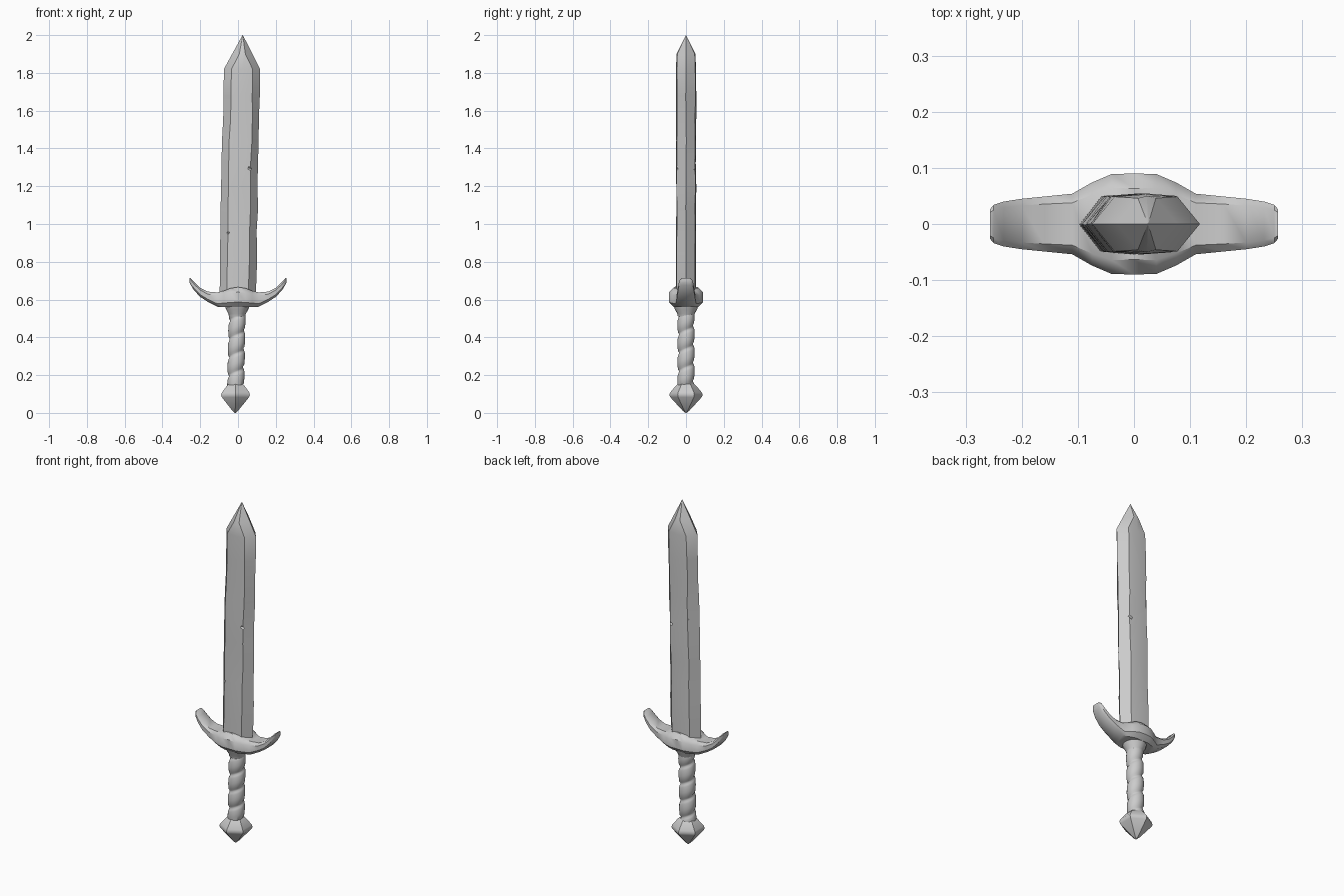
import bpy, bmesh, math, random
from mathutils import Vector, Matrix

random.seed(4)
cube = bpy.data.objects.get("Cube")
if cube:
    bpy.data.objects.remove(cube, do_unlink=True)

grey = bpy.data.materials.new("plain grey")
grey.use_nodes = True
colour = (0.6, 0.6, 0.6, 1)
grey.diffuse_color = colour
for node in grey.node_tree.nodes:
    if node.type == 'BSDF_PRINCIPLED':
        node.inputs["Base Color"].default_value = colour


def axis_x(z):
    """The whole weapon leans slightly to its left."""
    return -0.015 + 0.02 * z


def finish(name, bm, angle):
    bmesh.ops.remove_doubles(bm, verts=bm.verts, dist=0.0004)
    bmesh.ops.recalc_face_normals(bm, faces=bm.faces)
    mesh = bpy.data.meshes.new(name)
    bm.to_mesh(mesh)
    bm.free()
    mesh.materials.append(grey)
    ob = bpy.data.objects.new(name, mesh)
    bpy.context.collection.objects.link(ob)
    smooth(ob, angle)
    return ob


def smooth(ob, angle):
    bpy.ops.object.select_all(action='DESELECT')
    ob.select_set(True)
    bpy.context.view_layer.objects.active = ob
    bpy.ops.object.shade_smooth_by_angle(angle=math.radians(angle))


def loft(name, rings, angle):
    """Skin a row of closed rings and cap both ends."""
    bm = bmesh.new()
    loops = [[bm.verts.new(p) for p in ring] for ring in rings]
    for a, b in zip(loops, loops[1:]):
        for i in range(len(a)):
            j = (i + 1) % len(a)
            bm.faces.new((a[i], a[j], b[j], b[i]))
    bm.faces.new(loops[0][::-1])
    bm.faces.new(loops[-1])
    return finish(name, bm, angle)


def lathe(name, profile, sides, angle):
    """Turn (radius, height) pairs, with a corner facing front."""
    rings = []
    for r, z in profile:
        turn = [math.tau * i / sides - math.pi / 2 for i in range(sides)]
        rings.append([(axis_x(z) + r * math.cos(t), r * math.sin(t), z) for t in turn])
    return loft(name, rings, angle)


# Blade: flattened eight-point section, slightly uneven from hand forging
def blade_ring(z, w, flat, t, wobble=0.0):
    x = axis_x(z)
    ring = []
    for px, py in ((w, 0), (flat, t * .92), (0, t), (-flat, t * .92),
                   (-w, 0), (-flat, -t * .92), (0, -t), (flat, -t * .92)):
        ring.append((x + px + random.uniform(-wobble, wobble),
                     py + random.uniform(-wobble, wobble) * 0.6, z))
    return ring


rows = 10
rings = [blade_ring(0.6 + 1.2 * i / rows, 0.097, 0.058, 0.053, 0.003) for i in range(rows)]
rings += [blade_ring(1.82, 0.096, 0.056, 0.053),
          blade_ring(1.9, 0.054, 0.016, 0.05),
          blade_ring(2.0, 0.0008, 0.0004, 0.0008)]
blade = loft("blade", rings, 25)

# Battle nicks cut into the bevel lines of the blade
for x, y, z, tilt in ((0.075, -0.052, 1.29, 20), (0.075, 0.052, 1.29, -25),
                      (-0.068, -0.052, 0.96, 30), (-0.068, 0.052, 1.33, -20)):
    bm = bmesh.new()
    place = (Matrix.Translation((x, y, z)) @ Matrix.Rotation(math.radians(tilt), 4, 'Y')
             @ Matrix.Rotation(math.radians(45), 4, 'X'))
    bmesh.ops.create_cube(bm, size=1, matrix=place @ Matrix.Diagonal((0.045, 0.015, 0.015, 1)))
    cutter = finish("nick_cutter", bm, 30)
    cutter.hide_render = True
    cut = blade.modifiers.new("nick", 'BOOLEAN')
    cut.operation = 'DIFFERENCE'
    cut.solver = 'EXACT'
    cut.object = cutter
    bpy.ops.object.select_all(action='DESELECT')
    bpy.context.view_layer.objects.active = blade
    blade.select_set(True)
    bpy.ops.object.modifier_apply(modifier=cut.name)
    bpy.data.objects.remove(cutter, do_unlink=True)
smooth(blade, 25)

# Crossguard: half outline (x, bottom, top, half depth), mirrored to both sides
half = [(0.0, .56, .666, .09), (.04, .56, .66, .089), (.075, .56, .646, .074),
        (.11, .562, .638, .054), (.16, .588, .642, .049), (.2, .614, .662, .045),
        (.232, .648, .692, .04), (.25, .676, .713, .034), (.257, .692, .714, .026)]


def guard_ring(x, low, high, d):
    c = min(0.25 * (high - low), 0.3 * d)
    return [(x, -d + c, low), (x, d - c, low), (x, d, low + c), (x, d, high - c),
            (x, d - c, high), (x, -d + c, high), (x, -d, high - c), (x, -d, low + c)]


full = [(-x, lo, hi, d) for x, lo, hi, d in half[:0:-1]] + half
loft("crossguard", [guard_ring(*s) for s in full], 42)

# Collar under the guard
lathe("collar", [(.043, .51), (.046, .525), (.06, .55), (.066, .57)], 16, 40)

# Grip: one helical band whose edges sink into a spiral groove
bottom, top, pitch, steps = 0.14, 0.53, 0.098, 24
band = [(0, .037), (.1, .037), (.19, .043), (.5, .0455), (.82, .0445), (.93, .041), (1, .037)]
bm = bmesh.new()
previous = None
for i in range(-steps, 5 * steps + 1):
    t = math.tau * i / steps
    row = []
    for across, r in band:
        z = min(max(bottom + pitch * (i / steps + across), bottom), top)
        row.append(bm.verts.new((axis_x(z) + r * math.cos(t), r * math.sin(t), z)))
    if previous:
        for k in range(len(band) - 1):
            quad = (previous[k], row[k], row[k + 1], previous[k + 1])
            # Drop the parts that clamp flat beyond the grip ends
            if max(v.co.z for v in quad) - min(v.co.z for v in quad) > 1e-5:
                bm.faces.new(quad)
    previous = row
bmesh.ops.delete(bm, geom=[v for v in bm.verts if not v.link_faces], context='VERTS')
finish("grip", bm, 40)

# Pommel: six-sided faceted nut with a pointed base
lathe("pommel", [(.003, 0), (.02, .014), (.083, .083), (.088, .095), (.084, .108),
                 (.052, .146), (.044, .152)], 6, 35)
